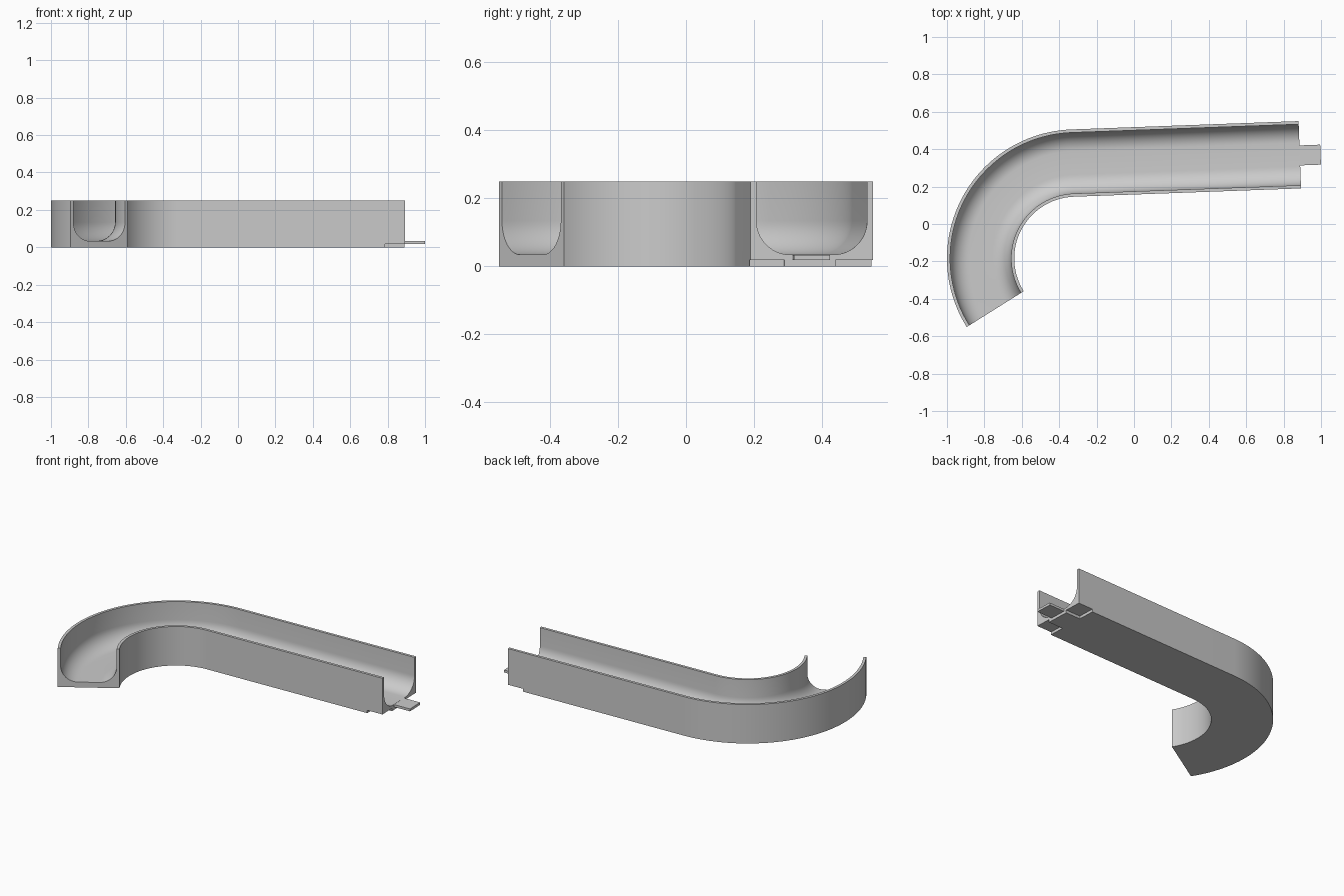
import bpy, bmesh, math
from mathutils import Vector

if "Cube" in bpy.data.objects:
    bpy.data.objects.remove(bpy.data.objects["Cube"])

CENTRE = Vector((-0.31, -0.184, 0))      # centre of the bend
TILT = math.radians(2.1)                 # slope of the straight run
LENGTH = 1.216                           # straight run length
R_IN, R_OUT, H = 0.33, 0.69, 0.25
R_MID = (R_IN + R_OUT) / 2
D = Vector((math.cos(TILT), math.sin(TILT), 0))


def station(angle, along, r, z):
    """Point on the track: radius r at an angle of the bend, pushed along the straight."""
    return CENTRE + Vector((math.cos(angle), math.sin(angle), 0)) * r + D * along + Vector((0, 0, z))


def sweep(name, profile, stations):
    """Closed (r, z) profile carried through (angle, along) stations, capped at both ends."""
    bm = bmesh.new()
    rings = [[bm.verts.new(station(a, s, r, z)) for r, z in profile] for a, s in stations]
    n = len(profile)
    for p, q in zip(rings, rings[1:]):
        for i in range(n):
            j = (i + 1) % n
            bm.faces.new((p[i], p[j], q[j], q[i]))
    bm.faces.new(rings[0])
    bm.faces.new(rings[-1])
    bmesh.ops.recalc_face_normals(bm, faces=bm.faces)
    mesh = bpy.data.meshes.new(name)
    bm.to_mesh(mesh)
    bm.free()
    ob = bpy.data.objects.new(name, mesh)
    bpy.context.collection.objects.link(ob)
    return ob


def bar(name, r0, r1, z0, z1, s0, s1):
    """Box aligned with the straight run."""
    a = math.pi / 2 + TILT
    return sweep(name, [(r0, z0), (r1, z0), (r1, z1), (r0, z1)], [(a, s0), (a, s1)])


# Trough profile: thin walls, flat floor, rounded inside corners
HALF, FLOOR, FILLET = 0.163, 0.034, 0.1
right = [(HALF, H)]
for i in range(13):
    t = math.pi / 2 * i / 12
    right.append((HALF - FILLET + FILLET * math.cos(t), FLOOR + FILLET - FILLET * math.sin(t)))
left = [(-x, z) for x, z in reversed(right)]
profile = [(R_IN, 0), (R_OUT, 0), (R_OUT, H)] + [(R_MID + x, z) for x, z in right + left] + [(R_IN, H)]

# Path: straight run, then a 120 degree bend
start = math.pi / 2 + TILT
path = [(start, LENGTH)] + [(start + math.radians(120) * i / 48, 0) for i in range(49)]
track = sweep("curved_trough", profile, path)

# Two shallow notches under the connecting end
for side, (r0, r1) in {"inner": (R_IN - 0.05, 0.43), "outer": (0.58, R_OUT + 0.05)}.items():
    cutter = bar(side + "_notch_cutter", r0, r1, -0.05, 0.018, LENGTH - 0.106, LENGTH + 0.05)
    cutter.hide_render = True
    mod = track.modifiers.new(side + "_notch", 'BOOLEAN')
    mod.operation = 'DIFFERENCE'
    mod.solver = 'EXACT'
    mod.object = cutter
    bpy.context.view_layer.objects.active = track
    bpy.ops.object.modifier_apply(modifier=mod.name)
    bpy.data.objects.remove(cutter)

# Connecting tongue, level with the trough floor
bar("connector_tab", 0.453, 0.56, 0.018, 0.0335, LENGTH - 0.01, 1.327)

bpy.ops.object.select_all(action='DESELECT')
track.select_set(True)
bpy.context.view_layer.objects.active = track
bpy.ops.object.shade_smooth_by_angle(angle=math.radians(30))
